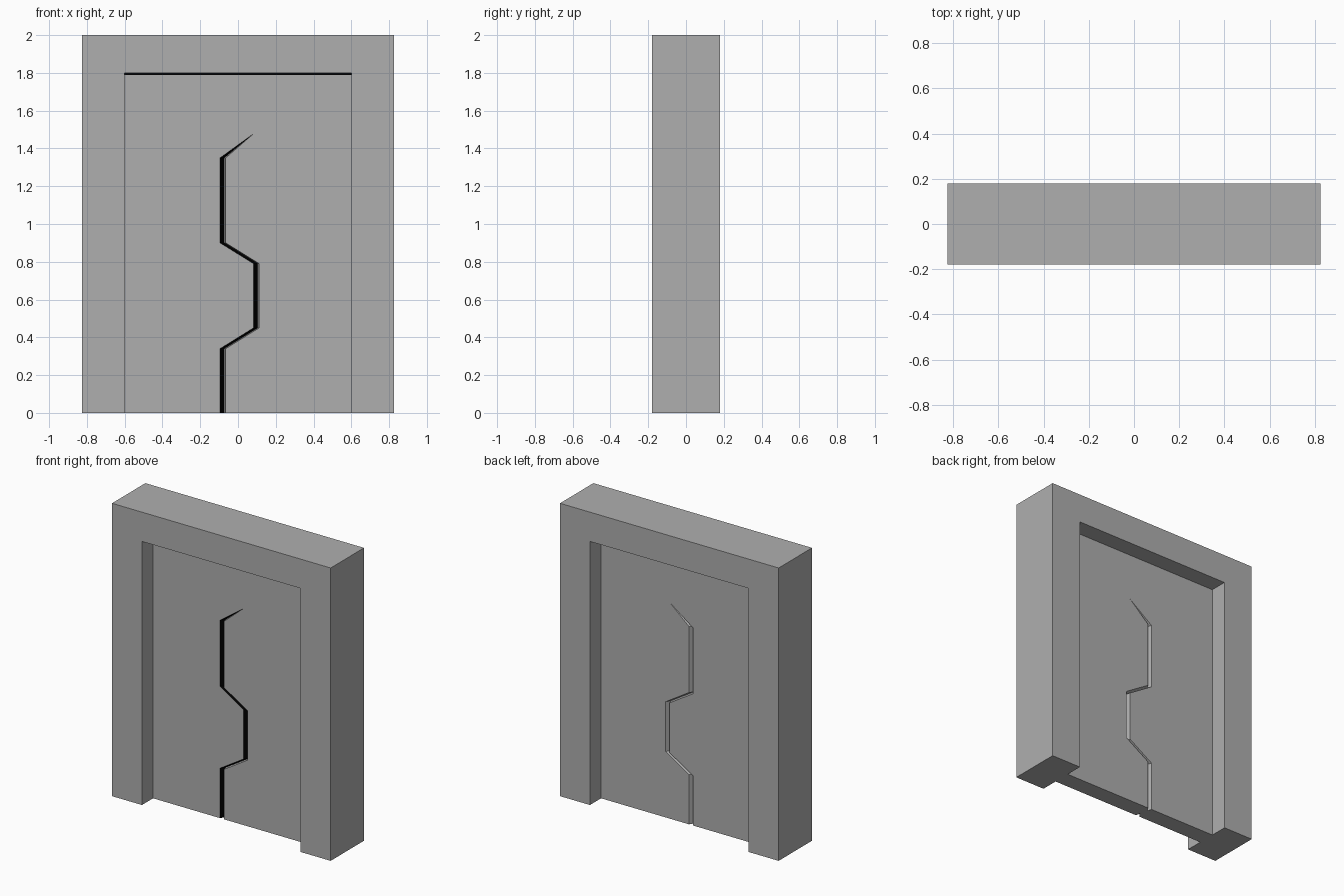
import bpy, bmesh

if "Cube" in bpy.data.objects:
    bpy.data.objects.remove(bpy.data.objects["Cube"])

HALF_W, TOP = 0.60, 1.80      # doorway opening
DOOR_Y = 0.06                 # half thickness of the door slab
GROOVE_W, GROOVE_D = 0.03, 0.03
STRIP = 0.012                 # dark strip under the lintel


def material(name, value):
    mat = bpy.data.materials.new(name)
    mat.diffuse_color = (value, value, value, 1)
    mat.use_nodes = True
    mat.node_tree.nodes["Principled BSDF"].inputs["Base Color"].default_value = mat.diffuse_color
    return mat


GREY, BLACK = material("dark_grey", 0.43), material("black", 0.0)


def finish(bm, name):
    bmesh.ops.recalc_face_normals(bm, faces=bm.faces)
    me = bpy.data.meshes.new(name)
    bm.to_mesh(me)
    bm.free()
    me.materials.append(GREY)
    me.materials.append(BLACK)
    ob = bpy.data.objects.new(name, me)
    bpy.context.collection.objects.link(ob)
    return ob


# Door frame: an upside-down U profile extruded through its depth
bm = bmesh.new()
outline = [(-0.826, 0), (-HALF_W, 0), (-HALF_W, TOP), (HALF_W, TOP),
           (HALF_W, 0), (0.826, 0), (0.826, 2), (-0.826, 2)]
face = bm.faces.new([bm.verts.new((x, -0.18, z)) for x, z in outline])
ext = bmesh.ops.extrude_face_region(bm, geom=[face])
bmesh.ops.translate(bm, vec=(0, 0.36, 0),
                    verts=[g for g in ext["geom"] if isinstance(g, bmesh.types.BMVert)])
finish(bm, "door_frame")

# Door slab with a zigzag seam groove on both faces, fading out at its tip
seam = [(-0.095, 0), (-0.095, 0.34), (0.082, 0.45), (0.082, 0.79),
        (-0.095, 0.90), (-0.095, 1.35)]
tip_pos = (0.085, 1.48)

bm = bmesh.new()


def door_side(sign, floor_shift, dark):
    """One face of the door; returns its bottom and upper rim vertices."""
    y = sign * DOOR_Y

    def v(x, z, depth=0.0):
        return bm.verts.new((x, y - sign * depth, z))

    left = [v(x, z) for x, z in seam]
    floor = [v(x + floor_shift, z, GROOVE_D) for x, z in seam]
    right = [v(x + GROOVE_W, z) for x, z in seam]
    tip = v(*tip_pos)
    bl, br = v(-HALF_W, 0), v(HALF_W, 0)
    ml, mid, mr = (v(x, TOP - STRIP) for x in (-HALF_W, tip_pos[0], HALF_W))
    tl, tr = v(-HALF_W, TOP), v(HALF_W, TOP)
    # flat areas either side of the seam
    bm.faces.new([bl] + left + [tip, mid, ml])
    bm.faces.new([br] + right + [tip, mid, mr])
    # strip under the lintel
    bm.faces.new((ml, mid, mr, tr, tl)).material_index = dark
    # groove walls
    for a, b, index in ((left, floor, dark), (floor, right, 0)):
        for i in range(len(seam) - 1):
            bm.faces.new((a[i], a[i + 1], b[i + 1], b[i])).material_index = index
        bm.faces.new((a[-1], tip, b[-1])).material_index = index
    return [bl, left[0], floor[0], right[0], br], [br, mr, tr, tl, ml, bl]


f_bottom, f_rim = door_side(-1, 0.022, 1)
b_bottom, b_rim = door_side(1, 0.010, 0)
bm.faces.new(f_bottom + b_bottom[::-1])
for i in range(5):
    bm.faces.new((f_rim[i], f_rim[i + 1], b_rim[i + 1], b_rim[i]))
finish(bm, "door_slab")
